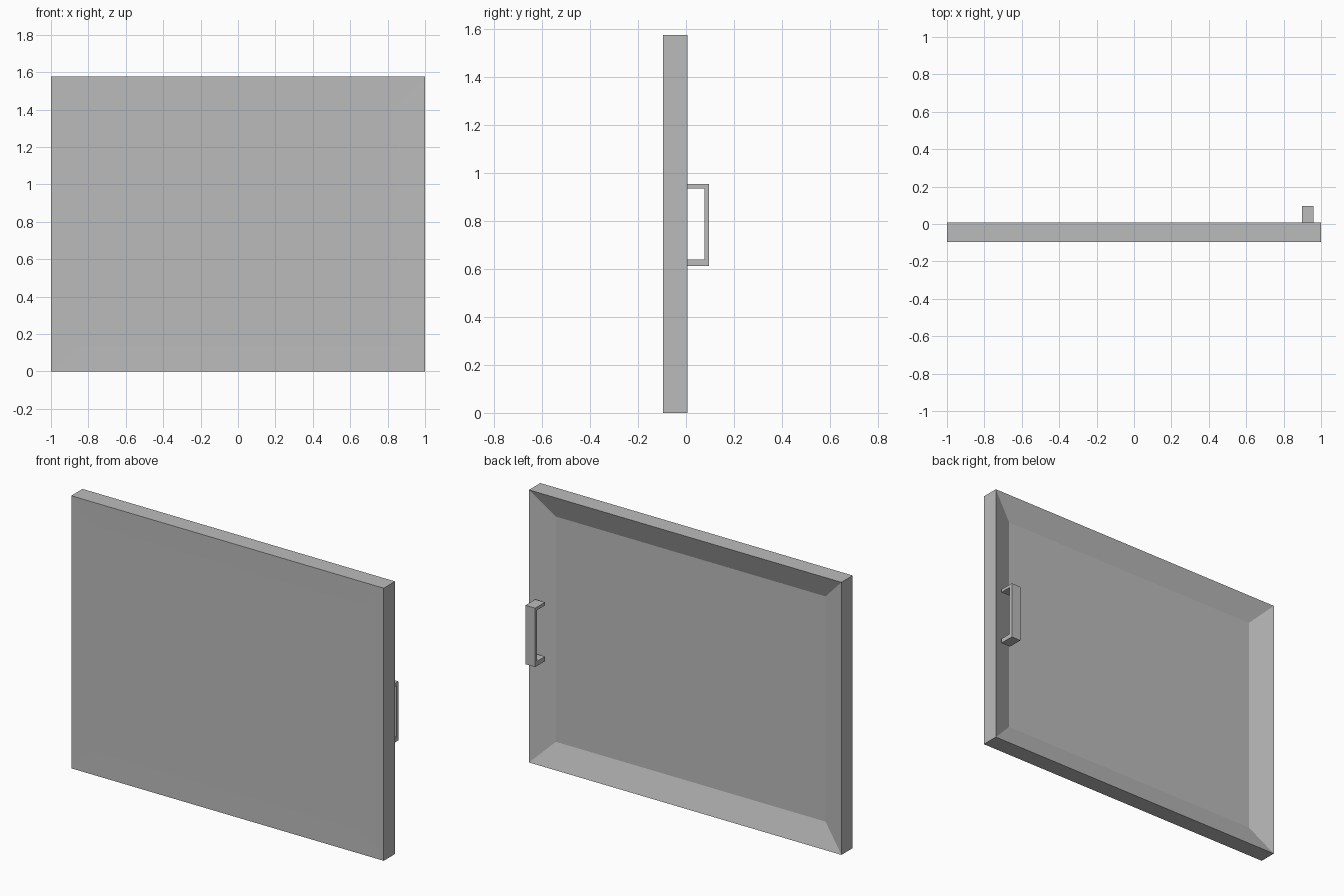
import bpy
import bmesh
from mathutils import Matrix, Vector

cube = bpy.data.objects.get("Cube")
if cube:
    bpy.data.objects.remove(cube, do_unlink=True)

grey = bpy.data.materials.new("plain grey")
grey.use_nodes = True
colour = (0.5, 0.5, 0.5, 1)
grey.diffuse_color = colour
grey.node_tree.nodes["Principled BSDF"].inputs["Base Color"].default_value = colour

HEIGHT = 1.577
FRONT, BACK = -0.096, 0.007
BORDER = 0.137


def add_box(bm, low, high):
    """Add an axis-aligned box between two corners."""
    low, high = Vector(low), Vector(high)
    place = Matrix.Translation((low + high) / 2) @ Matrix.Diagonal((*(high - low), 1))
    bmesh.ops.create_cube(bm, size=1, matrix=place)


def finish(bm, name):
    mesh = bpy.data.meshes.new(name)
    bm.to_mesh(mesh)
    bm.free()
    mesh.materials.append(grey)
    obj = bpy.data.objects.new(name, mesh)
    bpy.context.collection.objects.link(obj)
    return obj


# Door slab: deep recessed panel at the back, almost flush panel at the front
bm = bmesh.new()
add_box(bm, (-1, FRONT, 0), (1, BACK, HEIGHT))
bm.normal_update()
for side, depth in ((1, 0.05), (-1, 0.001)):
    face = max(bm.faces, key=lambda f: f.normal.y * side)
    bmesh.ops.inset_region(bm, faces=[face], thickness=BORDER, use_even_offset=True)
    bmesh.ops.translate(bm, verts=face.verts, vec=(0, -side * depth, 0))
    bm.normal_update()
finish(bm, "door_panel")

# Pull handle: a bracket profile in the side plane, extruded across its width
left, right, outer = 0.898, 0.96, 0.096
bottom, top = 0.613, 0.954
inner, lower, upper = outer - 0.018, bottom + 0.027, top - 0.018
profile = [(BACK, bottom), (outer, bottom), (outer, top), (BACK, top),
           (BACK, upper), (inner, upper), (inner, lower), (BACK, lower)]
bm = bmesh.new()
face = bm.faces.new([bm.verts.new((left, y, z)) for y, z in profile])
extruded = bmesh.ops.extrude_face_region(bm, geom=[face])
moved = [v for v in extruded["geom"] if isinstance(v, bmesh.types.BMVert)]
bmesh.ops.translate(bm, verts=moved, vec=(right - left, 0, 0))
bmesh.ops.recalc_face_normals(bm, faces=bm.faces)
finish(bm, "pull_handle")
